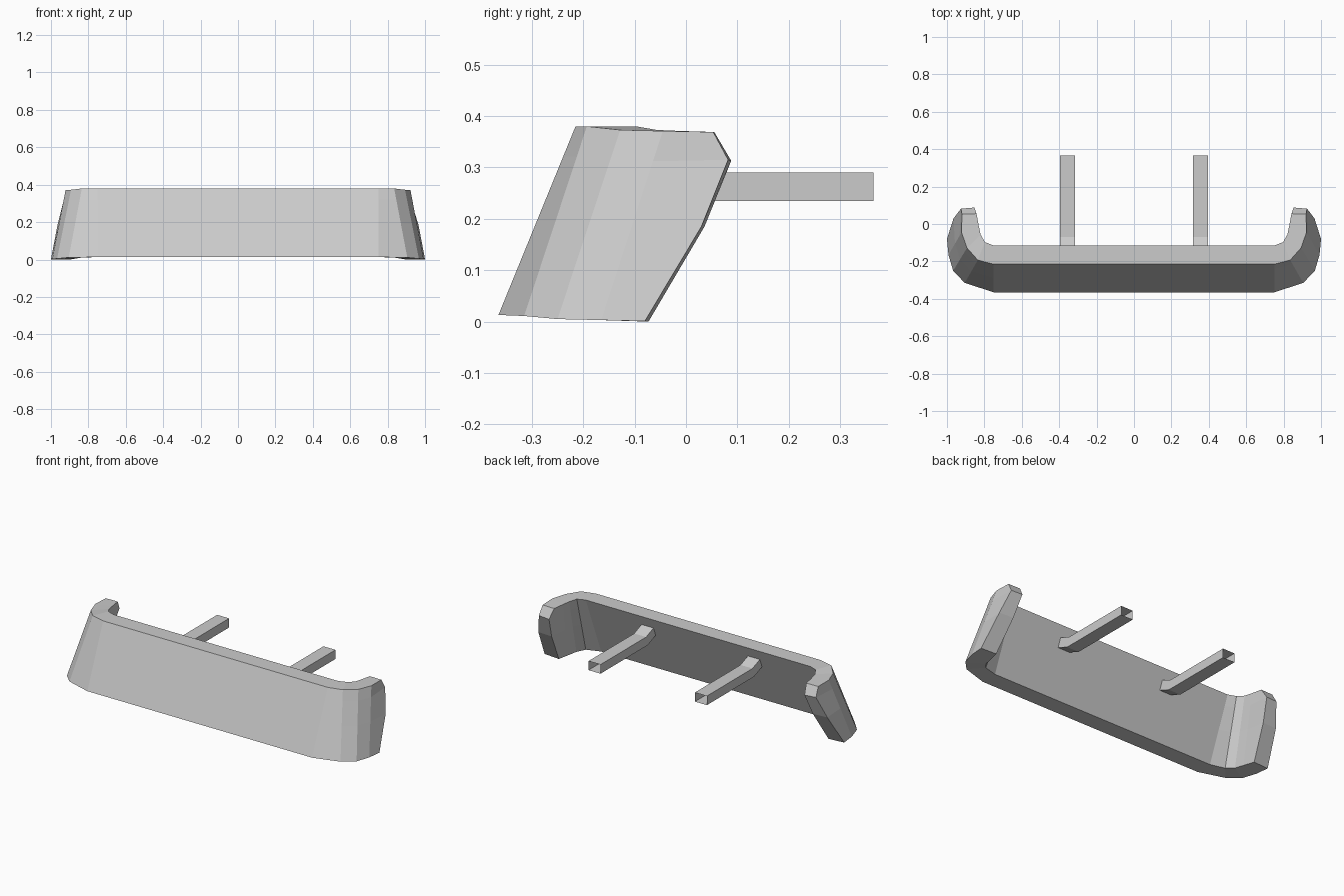
import bpy, bmesh

if "Cube" in bpy.data.objects:
    bpy.data.objects.remove(bpy.data.objects["Cube"])

grey = bpy.data.materials.new("light_grey")
grey.diffuse_color = (0.6, 0.6, 0.6, 1)
grey.use_nodes = True
grey.node_tree.nodes["Principled BSDF"].inputs["Base Color"].default_value = grey.diffuse_color

# Right-hand corner columns: outer/inner wall, bottom and top
OUT_B = [(.75, -.365, .013), (.905, -.315, .011), (.967, -.25, .005), (.992, -.165, .003)]
OUT_T = [(.75, -.215, .38), (.835, -.193, .38), (.893, -.128, .373), (.922, -.045, .371)]
IN_B = [(.75, -.262, .013), (.835, -.237, .011), (.868, -.195, .005), (.882, -.14, .003)]
IN_T = [(.75, -.115, .38), (.797, -.097, .38), (.82, -.057, .373), (.83, -.01, .371)]
# Free end of the wing, bottom to top, with chamfered upper corner
OUT_END = [(1.0, -.08, .001), (.965, .03, .185), (.925, .082, .315), (.92, .053, .369)]
IN_END = [(.90, -.073, 0), (.872, .036, .185), (.853, .088, .313), (.842, .055, .369)]
LEVELS = (0, .5, .84, 1)


def wall(bottom, top, end):
    """Columns of points across the whole width, left to right."""
    half = []
    for b, t in zip(bottom, top):
        half.append([tuple(p + (q - p) * f for p, q in zip(b, t)) for f in LEVELS])
    half.append(end)
    left = [[(-x, y, z) for x, y, z in col] for col in reversed(half)]
    return left + half


def finish(bm, name):
    bmesh.ops.recalc_face_normals(bm, faces=bm.faces)
    me = bpy.data.meshes.new(name)
    bm.to_mesh(me)
    bm.free()
    me.materials.append(grey)
    ob = bpy.data.objects.new(name, me)
    bpy.context.collection.objects.link(ob)
    return ob


# Wrap-around bumper bar
bm = bmesh.new()
outer = [[bm.verts.new(p) for p in c] for c in wall(OUT_B, OUT_T, OUT_END)]
inner = [[bm.verts.new(p) for p in c] for c in wall(IN_B, IN_T, IN_END)]
top = len(LEVELS) - 1
for i in range(len(outer) - 1):
    for w in (outer, inner):
        for k in range(top):
            bm.faces.new((w[i][k], w[i + 1][k], w[i + 1][k + 1], w[i][k + 1]))
    for k in (0, top):
        bm.faces.new((outer[i][k], outer[i + 1][k], inner[i + 1][k], inner[i][k]))
for i in (0, -1):
    for k in range(top):
        bm.faces.new((outer[i][k], outer[i][k + 1], inner[i][k + 1], inner[i][k]))
finish(bm, "bumper_bar")

# Open square-tube mounting arms, square to the bar and then bent level
ARM = [((-.14, .318), (-.161, .265)), ((-.07, .29), (-.085, .235)), ((.365, .29), (.365, .235))]
for side, name in ((-1, "left_mounting_arm"), (1, "right_mounting_arm")):
    bm = bmesh.new()
    rings = []
    for (yt, zt), (yb, zb) in ARM:
        a, b = side * .315, side * .395
        rings.append([bm.verts.new(p) for p in
                      ((a, yt, zt), (b, yt, zt), (b, yb, zb), (a, yb, zb))])
    for r, s in zip(rings, rings[1:]):
        for k in range(4):
            n = (k + 1) % 4
            bm.faces.new((r[k], r[n], s[n], s[k]))
    finish(bm, name)
